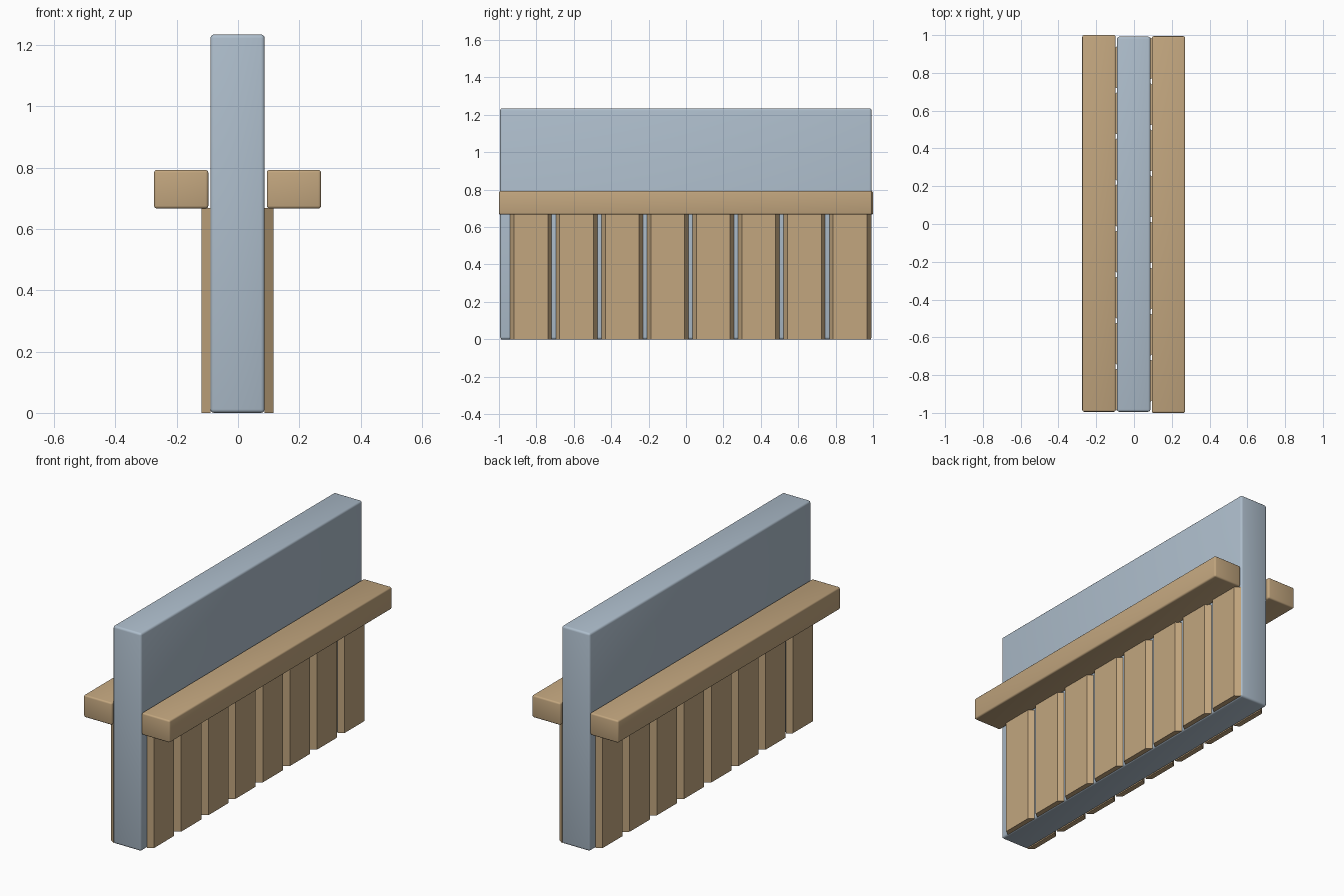
import bpy, bmesh
from math import pi
from mathutils import Matrix

if "Cube" in bpy.data.objects:
    bpy.data.objects.remove(bpy.data.objects["Cube"])

CX = -0.0015  # centre line of the wall


def material(name, rgb):
    m = bpy.data.materials.new(name)
    m.diffuse_color = (*rgb, 1)
    m.use_nodes = True
    m.node_tree.nodes["Principled BSDF"].inputs["Base Color"].default_value = m.diffuse_color
    return m


stone = material("stone_blue", (0.42, 0.51, 0.60))
wood = material("wood_tan", (0.54, 0.38, 0.21))


def finish(name, bm, mat):
    bmesh.ops.recalc_face_normals(bm, faces=bm.faces)
    me = bpy.data.meshes.new(name)
    bm.to_mesh(me)
    bm.free()
    ob = bpy.data.objects.new(name, me)
    bpy.context.collection.objects.link(ob)
    me.materials.append(mat)
    return ob


def rounded_box(name, lo, hi, bevel, mat, rot):
    bm = bmesh.new()
    bmesh.ops.create_cube(bm, size=1)
    for v in bm.verts:
        v.co = [l if c < 0 else h for c, l, h in zip(v.co, lo, hi)]
    bmesh.ops.bevel(bm, geom=bm.edges[:], offset=bevel, segments=3,
                    profile=0.5, affect='EDGES')
    bm.transform(rot)
    for f in bm.faces:
        f.smooth = True
    ob = finish(name, bm, mat)
    bpy.context.view_layer.objects.active = ob
    ob.select_set(True)
    bpy.ops.object.shade_smooth_by_angle(angle=0.6)
    ob.select_set(False)
    return ob


def plank(name, y0, y1, rot):
    # trapezoid section: wide against the wall, narrower outside
    section = [(0.0885, y0), (0.118, y0 + 0.021), (0.118, y1 - 0.021), (0.0885, y1)]
    bm = bmesh.new()
    face = bm.faces.new([bm.verts.new((x, y, 0)) for x, y in section])
    ext = bmesh.ops.extrude_face_region(bm, geom=[face])
    top = [g for g in ext["geom"] if isinstance(g, bmesh.types.BMVert)]
    bmesh.ops.translate(bm, verts=top, vec=(0, 0, 0.668))
    bm.transform(rot)
    return finish(name, bm, wood)


# central wall panel
rounded_box("wall", (-0.0885, -0.994, 0), (0.0885, 0.992, 1.235), 0.012,
            stone, Matrix.Translation((CX, 0, 0)))

# rail and row of planks on each side; left side is the right turned half round
for side, angle in (("right", 0), ("left", pi)):
    rot = Matrix.Translation((CX, 0, 0)) @ Matrix.Rotation(angle, 4, 'Z')
    rounded_box(f"rail_{side}", (0.0955, -1.0, 0.667), (0.2725, 0.994, 0.793),
                0.009, wood, rot)
    for i in range(8):
        y = -0.94 + i * 0.2437
        plank(f"plank_{side}_{i + 1}", y, y + 0.222, rot)
